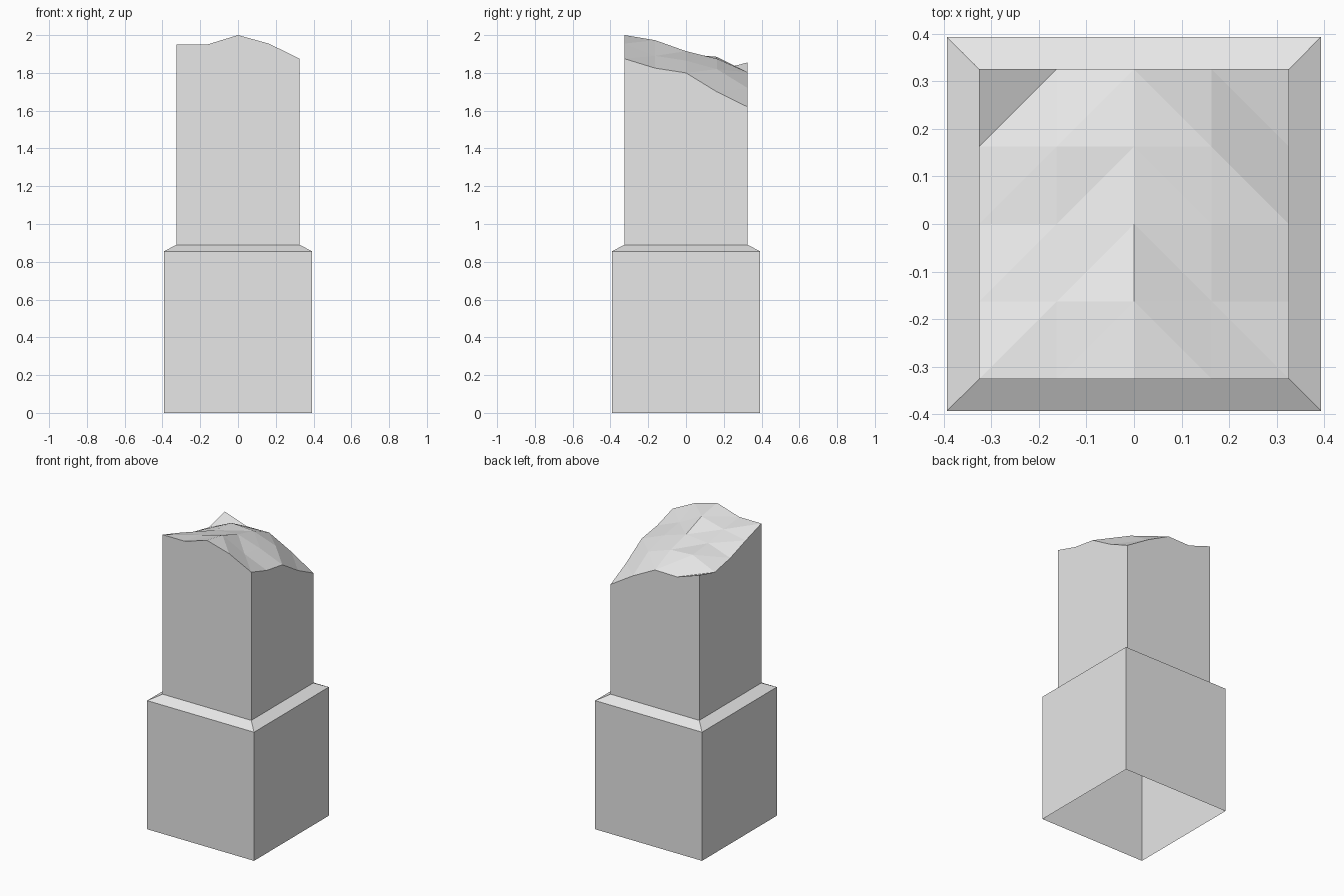
import bpy
import bmesh

if "Cube" in bpy.data.objects:
    bpy.data.objects.remove(bpy.data.objects["Cube"], do_unlink=True)

BASE_HALF, SHAFT_HALF = 0.393, 0.326
BASE_TOP, SHAFT_FOOT = 0.855, 0.89

stone = bpy.data.materials.new("pale_grey_stone")
stone.use_nodes = True
colour = (0.8, 0.8, 0.8, 1.0)
stone.diffuse_color = colour
stone.node_tree.nodes["Principled BSDF"].inputs["Base Color"].default_value = colour


def finish(bm, name):
    mesh = bpy.data.meshes.new(name)
    bm.to_mesh(mesh)
    bm.free()
    mesh.materials.append(stone)
    obj = bpy.data.objects.new(name, mesh)
    bpy.context.collection.objects.link(obj)
    return obj


def ring(bm, half, z):
    corners = ((-1, -1), (1, -1), (1, 1), (-1, 1))
    return [bm.verts.new((x * half, y * half, z)) for x, y in corners]


# Square pedestal with a sloped shoulder, open underneath
bm = bmesh.new()
rings = [ring(bm, BASE_HALF, 0), ring(bm, BASE_HALF, BASE_TOP), ring(bm, SHAFT_HALF, SHAFT_FOOT)]
for low, high in zip(rings, rings[1:]):
    for i in range(4):
        j = (i + 1) % 4
        bm.faces.new((low[i], low[j], high[j], high[i]))
finish(bm, "pedestal")

# Broken top: heights in rows from front to back, each from -x to +x
heights = [
    (1.95, 1.95, 2.0, 1.955, 1.875),
    (1.90, 1.93, 1.973, 1.89, 1.825),
    (1.845, 1.90, 1.915, 1.865, 1.80),
    (1.813, 1.885, 1.875, 1.82, 1.70),
    (1.855, 1.80, 1.803, 1.72, 1.62),
]
bm = bmesh.new()
step = SHAFT_HALF / 2
grid = [[bm.verts.new(((c - 2) * step, (r - 2) * step, z)) for c, z in enumerate(row)]
        for r, row in enumerate(heights)]

# Facets with diagonals mirrored about the centre line
for r in range(4):
    for c in range(4):
        a, b = grid[r][c], grid[r][c + 1]
        d, e = grid[r + 1][c], grid[r + 1][c + 1]
        if c < 2:
            bm.faces.new((a, b, e))
            bm.faces.new((a, e, d))
        else:
            bm.faces.new((a, b, d))
            bm.faces.new((b, e, d))

# Four flat walls rising from the shoulder to the jagged rim
foot = ring(bm, SHAFT_HALF, SHAFT_FOOT)
rims = [
    grid[0],
    [row[-1] for row in grid],
    grid[-1][::-1],
    [row[0] for row in grid][::-1],
]
for i, rim in enumerate(rims):
    bm.faces.new([foot[i], foot[(i + 1) % 4]] + rim[::-1])
finish(bm, "broken_shaft")
